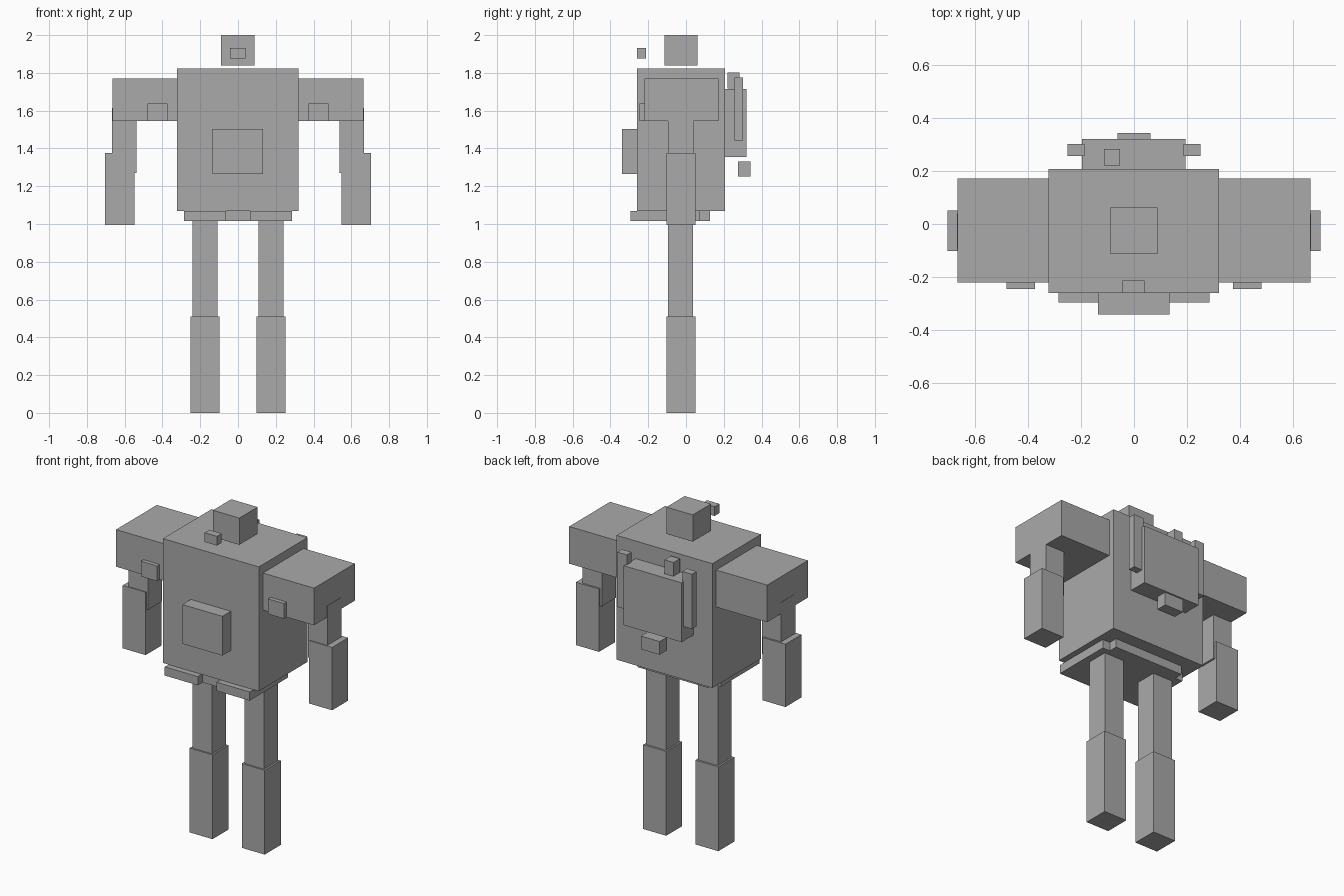
import bpy
import bmesh
from mathutils import Matrix, Vector

grey = bpy.data.materials.new("plain grey")
grey.diffuse_color = (0.4, 0.4, 0.4, 1)


def box(name, x, y, z):
    """Box spanning the given (min, max) ranges."""
    size = Vector((x[1] - x[0], y[1] - y[0], z[1] - z[0]))
    mid = Vector((sum(x), sum(y), sum(z))) / 2
    bm = bmesh.new()
    bmesh.ops.create_cube(bm, size=1, matrix=Matrix.Diagonal(size.to_4d()))
    mesh = bpy.data.meshes.new(name)
    bm.to_mesh(mesh)
    bm.free()
    mesh.materials.append(grey)
    ob = bpy.data.objects.new(name, mesh)
    ob.location = mid
    bpy.context.collection.objects.link(ob)
    return ob


def pair(name, x, y, z):
    """The same box on both sides of the body."""
    box("right_" + name, x, y, z)
    box("left_" + name, (-x[1], -x[0]), y, z)


# Head and the small floating block in front of it
box("head", (-0.089, 0.088), (-0.113, 0.062), (1.838, 2.0))
box("face_block", (-0.043, 0.040), (-0.259, -0.213), (1.876, 1.932))

# Torso, chest box and hips
box("torso", (-0.322, 0.321), (-0.259, 0.207), (1.068, 1.822))
box("chest_box", (-0.135, 0.133), (-0.340, -0.25), (1.265, 1.503))
box("hip_slab", (-0.235, 0.235), (-0.25, 0.127), (1.015, 1.068))
pair("hip_plate", (0.063, 0.285), (-0.295, 0.073), (1.015, 1.068))

# Arms
pair("shoulder", (0.31, 0.664), (-0.220, 0.171), (1.545, 1.770))
pair("shoulder_plate", (0.372, 0.480), (-0.245, -0.21), (1.545, 1.637))
pair("upper_arm", (0.537, 0.666), (-0.096, 0.040), (1.27, 1.615))
pair("forearm", (0.548, 0.703), (-0.102, 0.051), (0.995, 1.376))

# Legs
pair("thigh", (0.108, 0.241), (-0.094, 0.038), (0.50, 1.04))
pair("shin", (0.098, 0.252), (-0.104, 0.050), (0.0, 0.511))

# Backpack with side rods, an offset top block and two hanging blocks
box("backpack", (-0.195, 0.194), (0.20, 0.320), (1.355, 1.715))
pair("backpack_rod", (0.186, 0.251), (0.256, 0.301), (1.443, 1.775))
box("backpack_top_block", (-0.113, -0.053), (0.220, 0.282), (1.718, 1.802))
pair("hanging_block", (0.0, 0.063), (0.274, 0.342), (1.252, 1.332))
